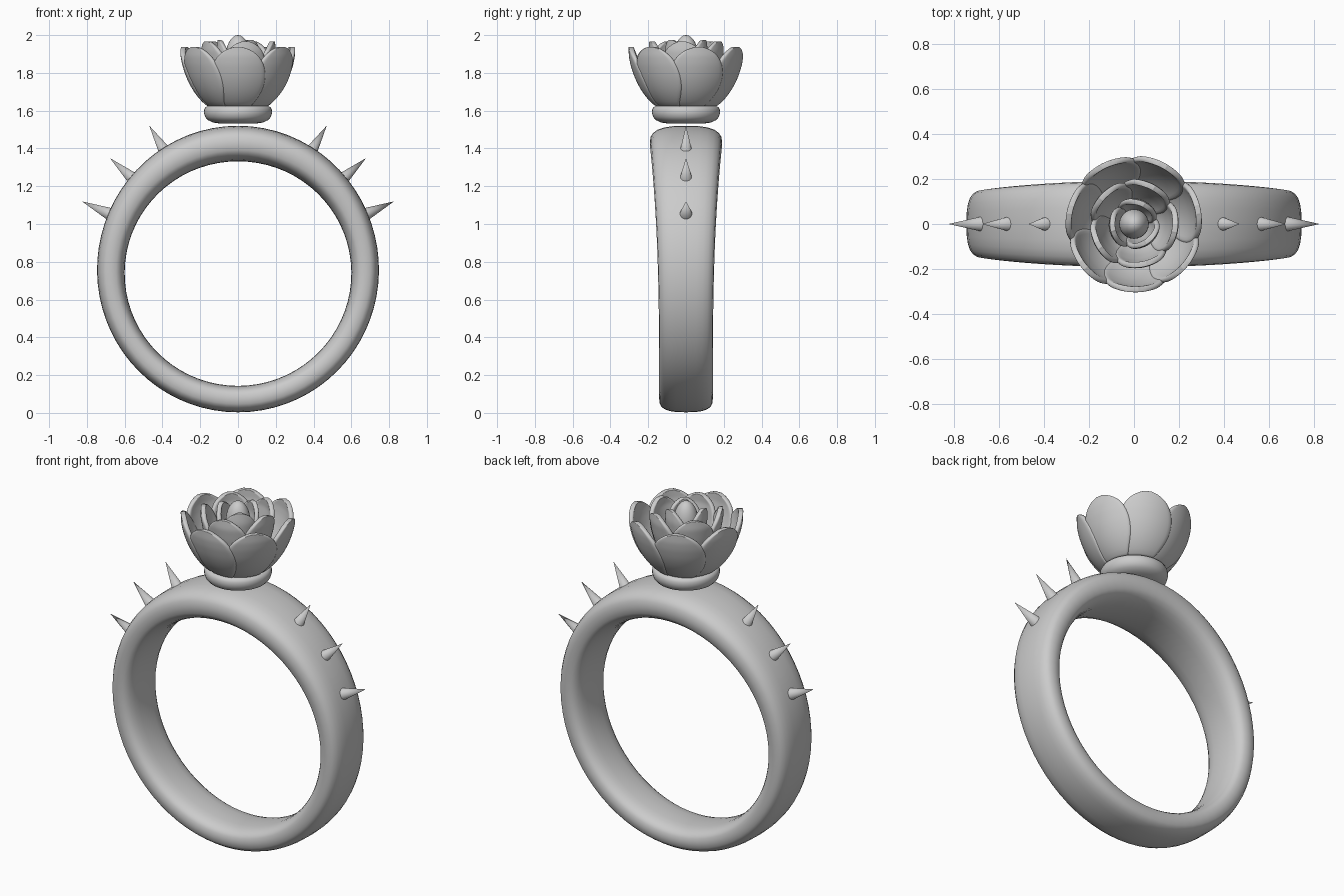
import bpy, bmesh, math
from mathutils import Vector, Matrix

if "Cube" in bpy.data.objects:
    bpy.data.objects.remove(bpy.data.objects["Cube"])

CZ = 0.745  # height of the ring centre

metal = bpy.data.materials.new("grey metal")
metal.diffuse_color = (0.6, 0.6, 0.6, 1)
metal.use_nodes = True
metal.node_tree.nodes["Principled BSDF"].inputs["Base Color"].default_value = metal.diffuse_color


def finish(name, bm, angle=40):
    bmesh.ops.recalc_face_normals(bm, faces=bm.faces)
    me = bpy.data.meshes.new(name)
    bm.to_mesh(me)
    bm.free()
    me.materials.append(metal)
    ob = bpy.data.objects.new(name, me)
    bpy.context.collection.objects.link(ob)
    bpy.ops.object.select_all(action='DESELECT')
    ob.select_set(True)
    bpy.context.view_layer.objects.active = ob
    bpy.ops.object.shade_smooth_by_angle(angle=math.radians(angle))
    return ob


def skin(bm, rows, wrap_rows, wrap_cols):
    n, m = len(rows), len(rows[0])
    for i in range(n if wrap_rows else n - 1):
        for j in range(m if wrap_cols else m - 1):
            a, b = rows[i], rows[(i + 1) % n]
            k = (j + 1) % m
            bm.faces.new((a[j], a[k], b[k], b[j]))


def lathe(name, profile, seg=48):
    bm = bmesh.new()
    rows = [[bm.verts.new((r * math.cos(math.tau * j / seg), r * math.sin(math.tau * j / seg), z))
             for j in range(seg)] for r, z in profile]
    skin(bm, rows, False, True)
    bm.faces.new(rows[0])
    bm.faces.new(rows[-1])
    return finish(name, bm)


def interp(pts, t):
    for (t0, v0), (t1, v1) in zip(pts, pts[1:]):
        if t <= t1:
            return v0 + (v1 - v0) * (t - t0) / (t1 - t0)
    return pts[-1][1]


# band: rounded cross-section that grows wider and thicker toward the top
bm = bmesh.new()
rows = []
for i in range(72):
    a = math.tau * i / 72
    g = ((1 + math.cos(a)) / 2) ** 3
    ro, ri, hw = 0.742 + 0.033 * g, 0.602 - 0.015 * g, 0.142 + 0.05 * g
    ring = []
    for j in range(24):
        p = math.tau * j / 24
        c, s = math.cos(p), math.sin(p)
        u = math.copysign(abs(c) ** 0.72, c)
        v = math.copysign(abs(s) ** 0.72, s)
        r = (ro + ri) / 2 + v * (ro - ri) / 2
        ring.append(bm.verts.new((r * math.sin(a), u * hw, CZ + r * math.cos(a))))
    rows.append(ring)
skin(bm, rows, True, True)
finish("band", bm, 60)

# thorns: three radial cones on each shoulder
for side, label in ((-1, "left"), (1, "right")):
    for n, deg in enumerate((24.4, 41.7, 58.8)):
        a = math.radians(deg)
        d = Vector((side * math.cos(a), 0, math.sin(a)))
        bm = bmesh.new()
        rot = d.to_track_quat('Z', 'Y').to_matrix().to_4x4()
        mat = Matrix.Translation(Vector((0, 0, CZ)) + d * 0.812) @ rot
        bmesh.ops.create_cone(bm, cap_ends=True, segments=20, radius1=0.039, radius2=0.0,
                              depth=0.19, matrix=mat)
        finish(f"thorn_{label}_{n + 1}", bm)

# rose seat: flattened rounded collar
lathe("rose_seat", [(0.09, 1.531), (0.13, 1.537), (0.16, 1.55), (0.174, 1.567), (0.18, 1.587),
                    (0.179, 1.605), (0.173, 1.617), (0.16, 1.625), (0.10, 1.626)])


# petals: curved shells, wide in the middle and rounded at the tip
def petal(name, centre, half, profile, z0, z1, thick):
    bm = bmesh.new()
    rows = []
    nt, nu = 14, 10
    for i in range(nt + 1):
        t = math.sin(i / nt * math.pi / 2)
        if t < 0.35:
            w = 0.74 + 0.26 * math.sin(t / 0.35 * math.pi / 2)
        else:
            w = max(0.12, math.sqrt(max(0, 1 - ((t - 0.35) / 0.65) ** 2)))
        row = []
        for j in range(nu + 1):
            u = 2 * j / nu - 1
            a = math.radians(centre + half * w * u)
            r = interp(profile, t) + 0.004 * u * w
            row.append(bm.verts.new((r * math.cos(a), r * math.sin(a), z0 + (z1 - z0) * t)))
        rows.append(row)
    skin(bm, rows, False, False)
    ob = finish(name, bm, 180)
    sol = ob.modifiers.new("thickness", 'SOLIDIFY')
    sol.thickness = thick
    sol.offset = -1
    sub = ob.modifiers.new("rounding", 'SUBSURF')
    sub.levels = sub.render_levels = 1


outer = [(0, 0.150), (0.1, 0.188), (0.2, 0.217), (0.35, 0.249), (0.5, 0.273),
         (0.7, 0.294), (0.85, 0.303), (1, 0.304)]
middle = [(0, 0.08), (0.15, 0.125), (0.35, 0.160), (0.6, 0.185), (0.85, 0.199), (1, 0.196)]
inner = [(0, 0.05), (0.2, 0.08), (0.5, 0.103), (0.8, 0.115), (1, 0.108)]

for k in range(7):
    petal(f"outer_petal_{k + 1}", -90 + k * 360 / 7, 34, outer, 1.612, 1.938, 0.026)
for k in range(5):
    petal(f"middle_petal_{k + 1}", 66 + k * 72, 46, middle, 1.63, 1.968, 0.026)
for k in range(3):
    petal(f"inner_petal_{k + 1}", 70 + k * 120, 68, inner, 1.66, 1.975, 0.024)

# bud: rounded centre of the rose
bm = bmesh.new()
bmesh.ops.create_uvsphere(bm, u_segments=24, v_segments=16, radius=1,
                          matrix=Matrix.Translation((0, 0, 1.88)) @ Matrix.Diagonal((0.066, 0.066, 0.12, 1)))
finish("bud", bm, 180)
